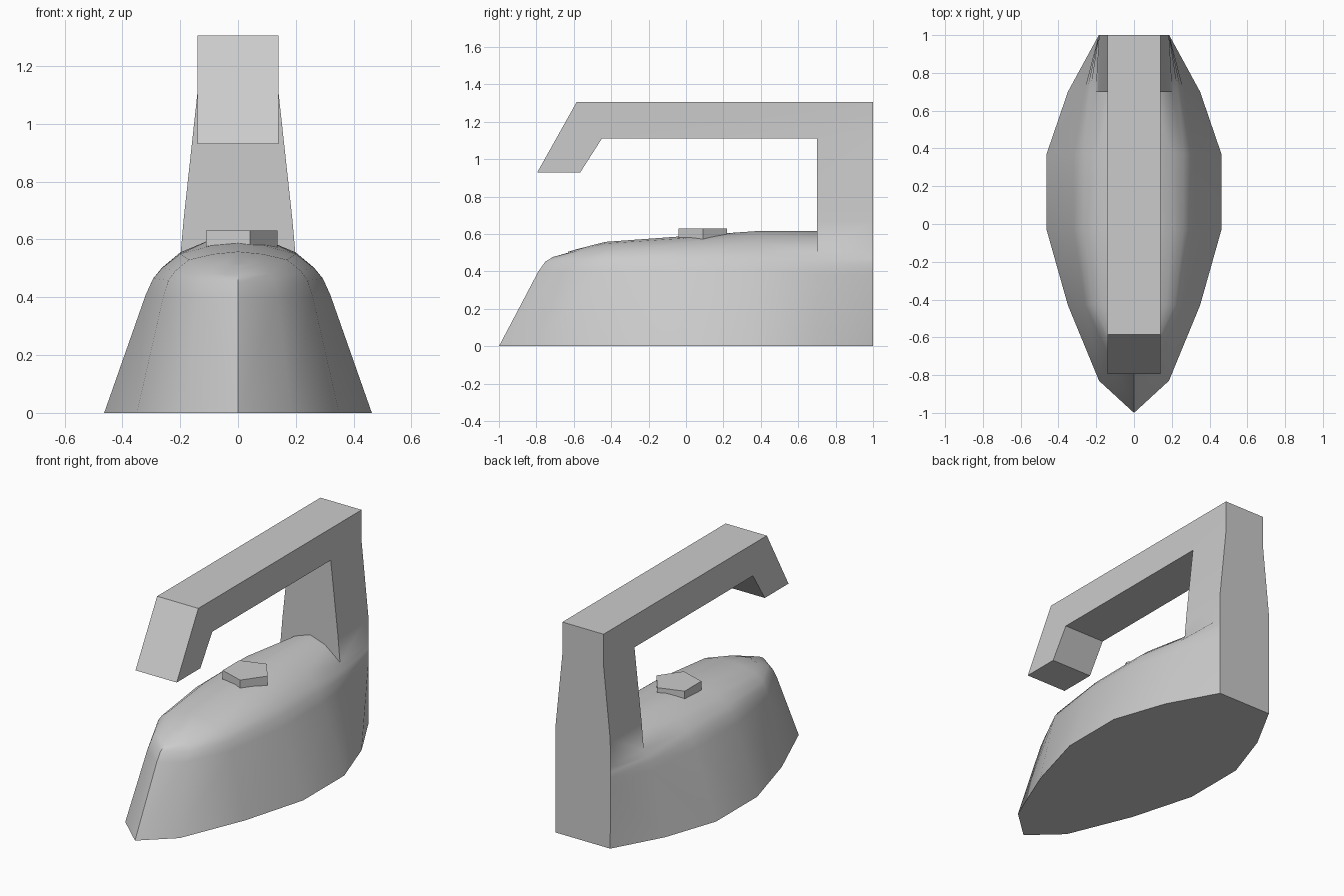
import bpy, bmesh
from mathutils import Vector as V

if "Cube" in bpy.data.objects:
    bpy.data.objects.remove(bpy.data.objects["Cube"])

# Right half of the iron: per column a sole point, shoulder corner, crown edge and centre height
columns = [
    ((0, -1, 0), (0, -.755, .465), (0, -.63, .50), .505),
    ((.185, -.83, 0), (.13, -.66, .465), (.09, -.58, .51), .52),
    ((.35, -.43, 0), (.243, -.43, .47), (.17, -.43, .53), .558),
    ((.463, -.03, 0), (.296, -.03, .475), (.2, -.03, .55), .587),
    ((.463, .37, 0), (.296, .37, .475), (.2, .37, .555), .615),
    ((.35, .70, 0), (.25, .70, .45), (.203, .70, .50), .615),
    ((.185, 1, 0), (.187, 1, .45), (.187, 1, .50), None),
]

bm = bmesh.new()


def face(*points):
    unique = []
    for p in points:
        p = V(p)
        if all((p - q).length > 1e-5 for q in unique):
            unique.append(p)
    if len(unique) > 2:
        bm.faces.new([bm.verts.new(p) for p in unique])


def rings(base, corner, crown, top):
    b, c, k = V(base), V(corner), V(crown)
    lo, hi = b.lerp(c, .86), c.lerp(k, .35)
    pts = [b, lo, (lo + hi + 2 * c) / 4, hi, k]
    if top is not None:
        pts += [V((k.x / 2, k.y, k.z + (top - k.z) * .7)), V((0, k.y, top))]
    return pts


def skin(a, b):
    for i in range(min(len(a), len(b)) - 1):
        face(a[i], b[i], b[i + 1], a[i + 1])


# Body sides and crown
cols = [rings(*c) for c in columns]
for a, b in zip(cols, cols[1:]):
    skin(a, b)

# Flat sole
face(*[c[0] for c in cols], (0, 1, 0))

# Rear pillar: side, front and back
front = [cols[5][4], V((.188, .7, .67)), V((.14, .7, 1.11))]
back = [cols[6][4], V((.185, 1, .67)), V((.14, 1, 1.11))]
skin(front, back)
face(cols[5][6], cols[5][5], *front, (0, .7, 1.11))
rear = cols[6][:4] + back + [V((.14, 1, 1.305))]
face(*rear, *[(0, p.y, p.z) for p in reversed(rear)])

# Handle with a drooping front grip, open where it joins the pillar
profile = [(1, 1.11), (1, 1.305), (-.585, 1.305), (-.795, .93),
           (-.565, .93), (-.45, 1.11), (.7, 1.11)]
face(*[(.14, y, z) for y, z in profile])
for (y0, z0), (y1, z1) in list(zip(profile, profile[1:]))[1:]:
    face((.14, y0, z0), (.14, y1, z1), (0, y1, z1), (0, y0, z0))

# Mirror across x and weld
geom = bm.verts[:] + bm.edges[:] + bm.faces[:]
copy = bmesh.ops.duplicate(bm, geom=geom)["geom"]
bmesh.ops.scale(bm, vec=(-1, 1, 1), verts=[g for g in copy if isinstance(g, bmesh.types.BMVert)])
bmesh.ops.remove_doubles(bm, verts=bm.verts[:], dist=1e-4)
bmesh.ops.dissolve_degenerate(bm, edges=bm.edges[:], dist=1e-5)
bmesh.ops.recalc_face_normals(bm, faces=bm.faces[:])
mesh = bpy.data.meshes.new("iron_body")
bm.to_mesh(mesh)
bm.free()
iron = bpy.data.objects.new("iron_body", mesh)
bpy.context.collection.objects.link(iron)
bpy.context.view_layer.objects.active = iron
iron.select_set(True)
bpy.ops.object.shade_smooth_by_angle(angle=.6)

# Five-sided dial on the crown
bpy.ops.mesh.primitive_cylinder_add(vertices=5, radius=.137, depth=.065,
                                    location=(0, .09, .598), rotation=(0, 0, -1.5708))
bpy.context.object.name = "dial"
